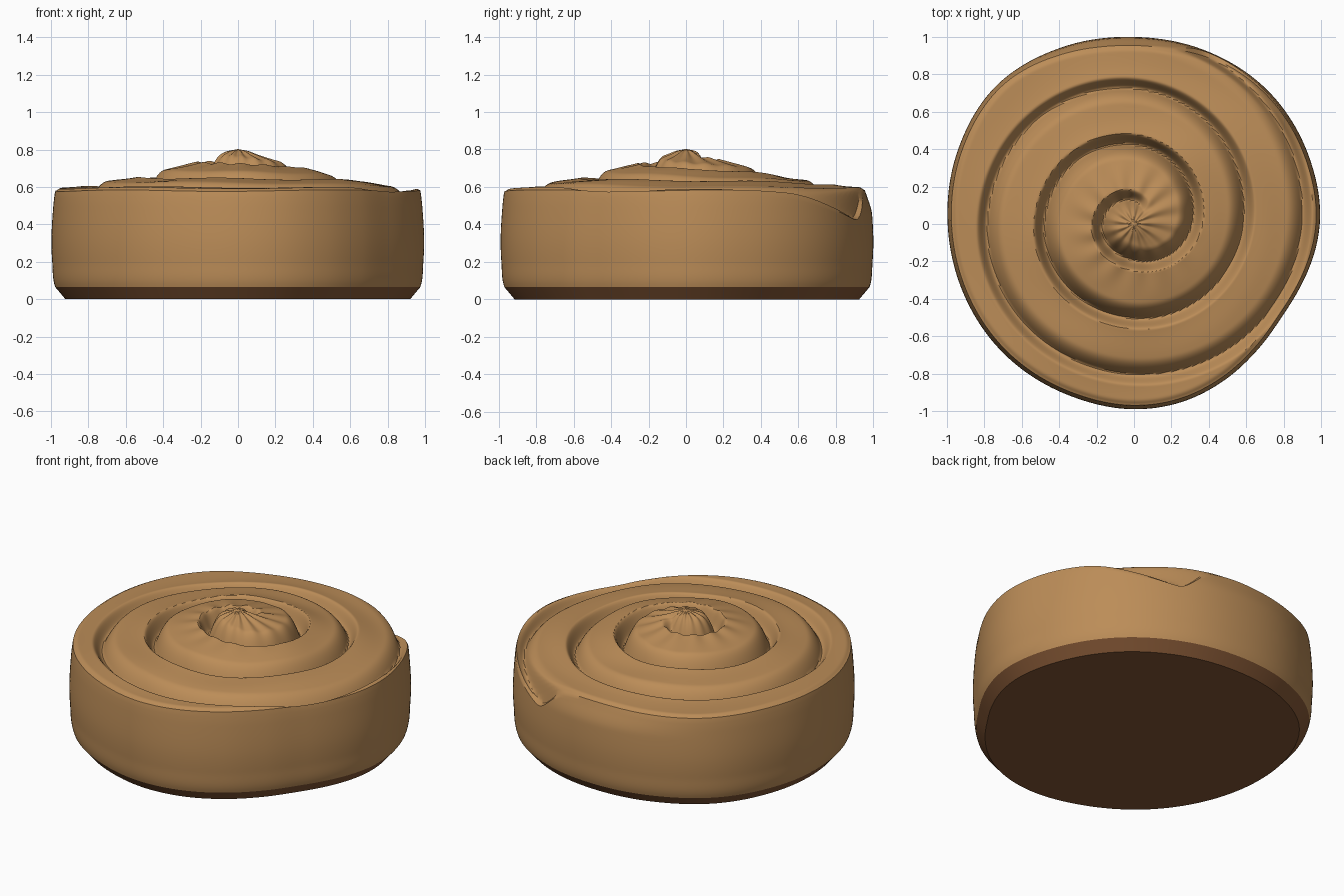
import bpy, bmesh, math

if "Cube" in bpy.data.objects:
    bpy.data.objects.remove(bpy.data.objects["Cube"])

NT = 320           # steps around
NR = 130           # rings across the top
NW = 30            # rings down the wall
BASE_Z = 0.065


def material(name, rgb):
    m = bpy.data.materials.new(name)
    m.diffuse_color = (*rgb, 1)
    m.use_nodes = True
    m.node_tree.nodes["Principled BSDF"].inputs["Base Color"].default_value = m.diffuse_color
    return m


def smooth(a, b, x):
    t = max(0.0, min(1.0, (x - a) / (b - a)))
    return t * t * (3 - 2 * t)


def curve(pts, x):
    """Smooth curve through (x, y) points."""
    n = len(pts)
    if x <= pts[0][0]:
        return pts[0][1]
    if x >= pts[-1][0]:
        return pts[-1][1]
    i = max(j for j in range(n - 1) if pts[j][0] <= x)

    def slope(j):
        a, b = pts[max(j - 1, 0)], pts[min(j + 1, n - 1)]
        return (b[1] - a[1]) / (b[0] - a[0])
    (x0, y0), (x1, y1) = pts[i], pts[i + 1]
    h = x1 - x0
    t = (x - x0) / h
    return ((2*t**3 - 3*t*t + 1) * y0 + (t**3 - 2*t*t + t) * h * slope(i)
            + (3*t*t - 2*t**3) * y1 + (t**3 - t*t) * h * slope(i + 1))


# Uneven outline, wall profile, dome height and the rolled seam's radius
OUTLINE = [(-30, .935), (0, .993), (20, 1.002), (45, 1.01), (70, 1.002), (90, 1.0),
           (112, 1.02), (135, 1.043), (158, 1.02), (180, .996), (200, .985),
           (225, .982), (250, .98), (270, .99), (285, .985), (300, .965), (315, .942),
           (330, .935), (360, .993), (380, 1.002)]
WALL = [(0, .925), (BASE_Z, .98), (.2, .996), (.33, 1.0), (.5, .99), (.6, .978)]
DOME = [(0, .803), (.05, .79), (.1, .77), (.2, .738), (.4, .69), (.55, .648),
        (.7, .628), (.85, .6), (1.05, .592)]
SEAM = [(30, .06), (90, .12), (180, .165), (270, .19), (360, .305), (450, .42),
        (540, .475), (630, .5), (720, .58), (810, .72), (900, .78),
        (990, .8), (1080, .895), (1125, .95), (1155, .985), (1170, 1.03), (1215, 1.12)]


def groove(deg, seams, r):
    """Depth of the spiral seam, with the loose outer end sinking down the side."""
    depth = 0.0
    for phi, g in seams:
        d = r - g
        if d <= 0:
            f = max(0.0, 1 + d / 0.085) ** 2.2
        else:
            f = 1 - smooth(0.003, 0.065, d)
        size = .12 - .05 * smooth(300, 1000, phi)
        sink = .0
        if phi > 1080:
            sink = .14 * smooth(1112, 1160, phi) * smooth(-.03, .008, d)
        depth = max(depth, f * size * smooth(30, 120, phi) * (1 - .5 * smooth(1110, 1150, phi)) + sink)
    return depth


def top_height(deg, seams, r):
    a = math.radians(deg)
    z = curve(DOME, r) - groove(deg, seams, r)
    # Radial wrinkles near the centre and gentle waves further out
    z += .005 * math.sin(13 * a + 9 * r) * smooth(0, .08, r) * (1 - smooth(.2, .42, r))
    z += .004 * math.sin(5 * a + 7 * r) * smooth(.2, .5, r)
    return z


def wall_radius(deg, z):
    r = curve(OUTLINE, deg) * curve(WALL, z)
    # Rounded shoulder where the outer layer begins
    shoulder = smooth(55, 85, deg) * (1 - smooth(95, 135, deg))
    return r - .025 * shoulder * smooth(.45, .6, z)


def skin(bm, rings):
    for a, b in zip(rings, rings[1:]):
        for i in range(len(a)):
            j = (i + 1) % len(a)
            bm.faces.new((a[i], b[i], b[j], a[j]))


def finish(name, bm, mat):
    bmesh.ops.recalc_face_normals(bm, faces=bm.faces)
    me = bpy.data.meshes.new(name)
    bm.to_mesh(me)
    bm.free()
    ob = bpy.data.objects.new(name, me)
    bpy.context.collection.objects.link(ob)
    me.materials.append(mat)
    bpy.ops.object.select_all(action='DESELECT')
    ob.select_set(True)
    bpy.context.view_layer.objects.active = ob
    bpy.ops.object.shade_smooth_by_angle(angle=math.radians(40))
    return ob


dough = material("baked dough", (.50, .265, .097))
crust = material("dark crust", (.225, .093, .035))
angles = [360 * i / NT for i in range(NT)]
unit = [(math.cos(math.radians(t)), math.sin(math.radians(t))) for t in angles]

# Rolled bun: spiral top and side wall in one skin
bm = bmesh.new()
rings = [[] for _ in range(NR + NW)]
for t, (c, s) in zip(angles, unit):
    seams = [(t + 360 * k, curve(SEAM, t + 360 * k)) for k in range(4)
             if 30 <= t + 360 * k <= 1215]
    edge = wall_radius(t, .59)
    for k in range(NR):
        r = edge * (k + 1) / NR
        z = top_height(t, seams, r) - .014 * smooth(edge - .04, edge, r) ** 2
        rings[k].append(bm.verts.new((r * c, r * s, z)))
    rim = z
    for k in range(NW):
        z = rim + (BASE_Z - rim) * (k + 1) / NW
        r = wall_radius(t, z)
        rings[NR + k].append(bm.verts.new((r * c, r * s, z)))
skin(bm, rings)
tip = bm.verts.new((0, 0, DOME[0][1]))
for i in range(NT):
    bm.faces.new((tip, rings[0][i], rings[0][(i + 1) % NT]))
finish("rolled_bun", bm, dough)

# Dark chamfered underside
bm = bmesh.new()
rings = []
for z in (BASE_Z, 0):
    rings.append([bm.verts.new((wall_radius(t, z) * c, wall_radius(t, z) * s, z))
                  for t, (c, s) in zip(angles, unit)])
skin(bm, rings)
bm.faces.new(rings[1])
finish("baked_base", bm, crust)
